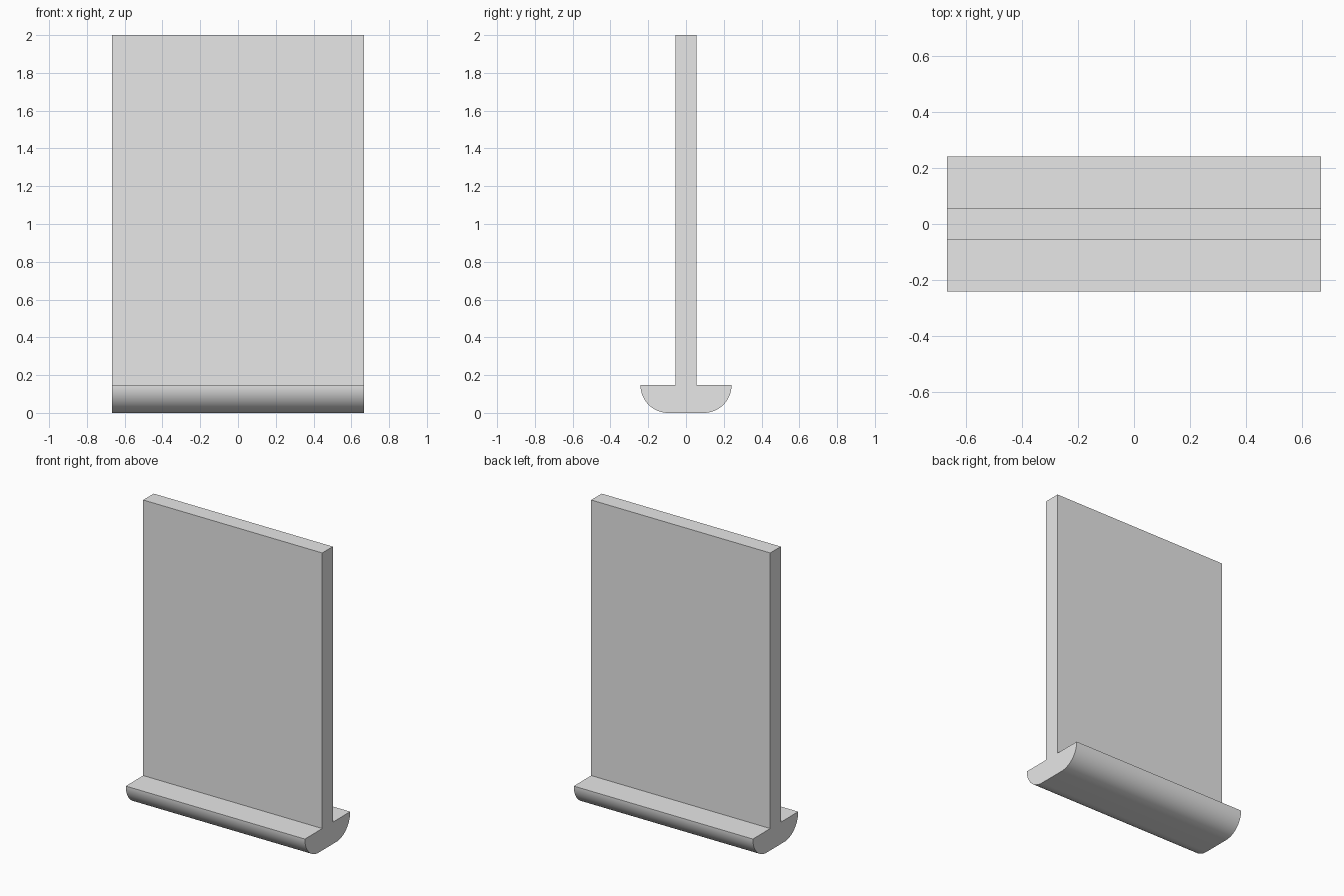
import bpy
import bmesh
from math import sin, cos, pi

cube = bpy.data.objects.get("Cube")
if cube:
    bpy.data.objects.remove(cube, do_unlink=True)

LENGTH, HEIGHT = 1.332, 2.0
PANEL_HALF = 0.056       # half thickness of the upright panel
FOOT_HALF = 0.241        # half depth of the foot
FOOT_H = 0.147           # foot height and radius of its rounded edges
SEGMENTS = 24

# Plain grey material
grey = bpy.data.materials.new("plain_grey")
grey.use_nodes = True
colour = (0.8, 0.8, 0.8, 1)
grey.diffuse_color = colour
grey.node_tree.nodes["Principled BSDF"].inputs["Base Color"].default_value = colour

# Half of the upside-down T profile: panel top, foot top, quarter-round underside
half = [(PANEL_HALF, HEIGHT), (PANEL_HALF, FOOT_H)]
for i in range(SEGMENTS + 1):
    a = i / SEGMENTS * pi / 2
    half.append((FOOT_HALF - FOOT_H + FOOT_H * cos(a), FOOT_H - FOOT_H * sin(a)))
profile = half + [(-y, z) for y, z in reversed(half)]

# Extrude the profile along x
bm = bmesh.new()
face = bm.faces.new([bm.verts.new((-LENGTH / 2, y, z)) for y, z in profile])
ext = bmesh.ops.extrude_face_region(bm, geom=[face], use_keep_orig=True)
moved = [g for g in ext["geom"] if isinstance(g, bmesh.types.BMVert)]
bmesh.ops.translate(bm, verts=moved, vec=(LENGTH, 0, 0))
bmesh.ops.recalc_face_normals(bm, faces=bm.faces)
mesh = bpy.data.meshes.new("panel_with_rounded_foot")
bm.to_mesh(mesh)
bm.free()
mesh.materials.append(grey)

panel = bpy.data.objects.new("panel_with_rounded_foot", mesh)
bpy.context.collection.objects.link(panel)

# Smooth the rounded underside, keep the edges sharp
bpy.ops.object.select_all(action="DESELECT")
panel.select_set(True)
bpy.context.view_layer.objects.active = panel
bpy.ops.object.shade_smooth_by_angle(angle=pi / 6)
